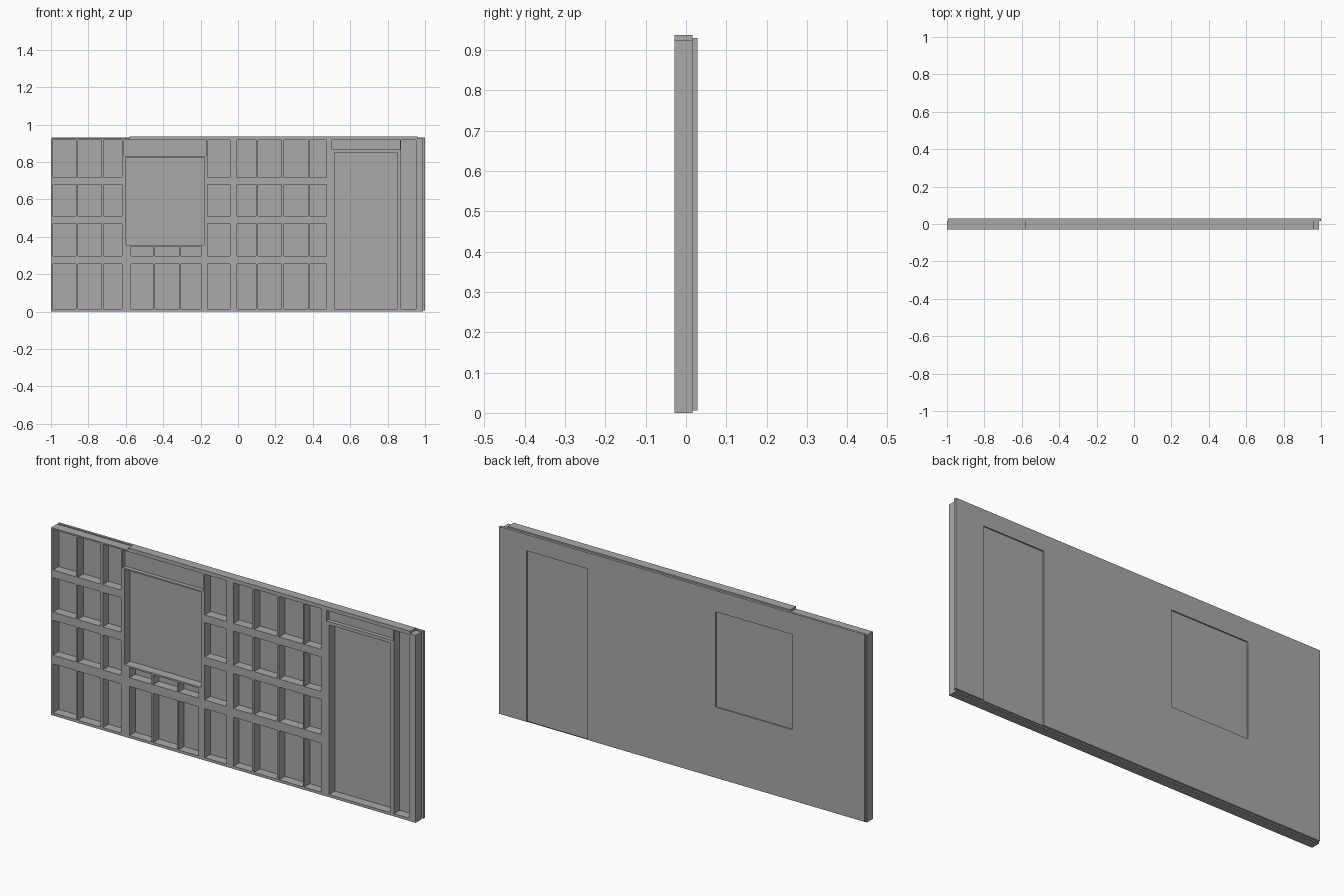
import bpy

if "Cube" in bpy.data.objects:
    bpy.data.objects.remove(bpy.data.objects["Cube"], do_unlink=True)

FRONT, MID, BACK = -0.0285, 0.0165, 0.0285
HEADER_BACK = -0.009

grey = bpy.data.materials.new("plain grey")
grey.use_nodes = True
colour = (0.4, 0.4, 0.4, 1)
grey.diffuse_color = colour
grey.node_tree.nodes["Principled BSDF"].inputs["Base Color"].default_value = colour


def boxes(name, items):
    """One object from boxes given as (x range, y range, z range)."""
    verts, faces = [], []
    for xs, ys, zs in items:
        n = len(verts)
        verts += [(x, y, z) for x in xs for y in ys for z in zs]
        quads = [(0, 1, 3, 2), (4, 6, 7, 5), (0, 4, 5, 1), (2, 3, 7, 6), (0, 2, 6, 4), (1, 5, 7, 3)]
        faces += [[n + i for i in q] for q in quads]
    mesh = bpy.data.meshes.new(name)
    mesh.from_pydata(verts, [], faces)
    mesh.materials.append(grey)
    obj = bpy.data.objects.new(name, mesh)
    bpy.context.collection.objects.link(obj)
    return obj


def cut(obj, items):
    """Subtract boxes from an object."""
    cutter = boxes("cutter", items)
    cutter.hide_render = True
    mod = obj.modifiers.new("openings", "BOOLEAN")
    mod.operation, mod.solver, mod.object = "DIFFERENCE", "EXACT", cutter
    bpy.context.view_layer.objects.active = obj
    bpy.ops.object.modifier_apply(modifier=mod.name)
    bpy.data.objects.remove(cutter, do_unlink=True)


# Bays between the studs and rows between the blocking
rows = [(0.013, 0.255), (0.298, 0.47), (0.51, 0.68), (0.718, 0.918)]
bays = [(-0.99, -0.865), (-0.855, -0.73), (-0.718, -0.62), (-0.162, -0.042),
        (-0.005, 0.097), (0.108, 0.233), (0.245, 0.375), (0.381, 0.472)]
under_window = [(-0.572, -0.452), (-0.443, -0.313), (-0.305, -0.197)]
window = ((-0.6, -0.182), (0.355, 0.825))
door = ((0.517, 0.85), (0.013, 0.85))

cells = [(b, r) for b in bays for r in rows]
cells += [(b, r) for b in under_window for r in (rows[0], (0.298, 0.347))]
cells += [window, door, ((0.871, 0.953), (0.013, 0.918))]
headers = [((-0.61, -0.172), (0.832, 0.918)), ((0.503, 0.867), (0.866, 0.918))]

# Stud frame with its open bays and shallow header pockets
frame = boxes("stud_frame", [((-1, 0.99), (FRONT, MID), (0, 0.925))])
through = (FRONT - 0.05, MID + 0.05)
pocket = (FRONT - 0.05, HEADER_BACK)
cut(frame, [(x, through, z) for x, z in cells] + [(x, pocket, z) for x, z in headers])

# Upper top plate, short of both ends
boxes("upper_top_plate", [((-0.58, 0.96), (FRONT, MID), (0.925, 0.937))])

# Back sheathing, recessed at the window and door
panel = boxes("back_sheathing", [((-0.995, 1), (MID, BACK), (0.006, 0.93))])
recess = (BACK - 0.006, BACK + 0.05)
cut(panel, [(window[0], recess, window[1]), (door[0], recess, (-0.05, door[1][1]))])
